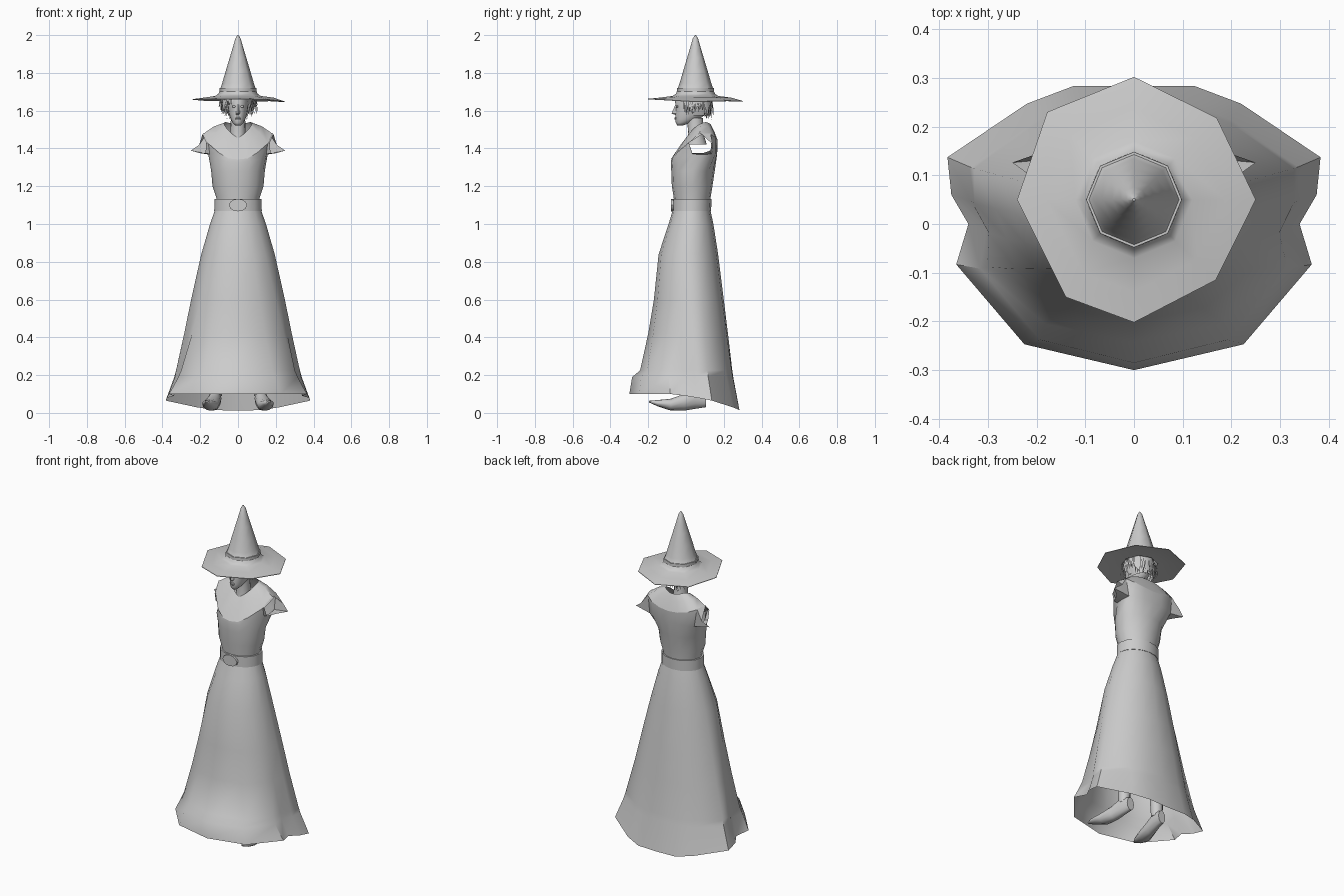
import bpy, bmesh, math, random
from mathutils import Vector

if "Cube" in bpy.data.objects:
    bpy.data.objects.remove(bpy.data.objects["Cube"])

random.seed(4)
grey = bpy.data.materials.new("plain_grey")
grey.diffuse_color = (0.6, 0.6, 0.6, 1)
grey.use_nodes = True
grey.node_tree.nodes["Principled BSDF"].inputs["Base Color"].default_value = grey.diffuse_color


def finish(bm, name, angle=40):
    bmesh.ops.remove_doubles(bm, verts=bm.verts, dist=0.0002)
    bmesh.ops.recalc_face_normals(bm, faces=bm.faces)
    me = bpy.data.meshes.new(name)
    bm.to_mesh(me)
    bm.free()
    me.materials.append(grey)
    ob = bpy.data.objects.new(name, me)
    bpy.context.collection.objects.link(ob)
    bpy.ops.object.select_all(action='DESELECT')
    ob.select_set(True)
    bpy.context.view_layer.objects.active = ob
    bpy.ops.object.shade_smooth_by_angle(angle=math.radians(angle))
    return ob


def loft(name, rings, caps=(False, False), skip=(), angle=40, flip=False):
    """Skin closed rings of equal length; skip holds (row, column) openings."""
    bm = bmesh.new()
    vs = [[bm.verts.new((-p[0] if flip else p[0], p[1], p[2])) for p in r] for r in rings]
    n = len(vs[0])
    for r in range(len(vs) - 1):
        for i in range(n):
            if (r, i) not in skip:
                j = (i + 1) % n
                bm.faces.new((vs[r][i], vs[r][j], vs[r + 1][j], vs[r + 1][i]))
    if caps[0]:
        bm.faces.new(vs[0])
    if caps[1]:
        bm.faces.new(vs[-1])
    return finish(bm, name, angle)


def mirrored(half):
    return list(half) + [(-x, y, z) for x, y, z in half[-2:0:-1]]


def oval(z, w, yf, yb, n=8):
    """Oval ring from front to back at height z."""
    c, d = (yf + yb) / 2, (yb - yf) / 2
    return mirrored([(w * math.sin(i * math.pi / n), c - d * math.cos(i * math.pi / n), z)
                     for i in range(n + 1)])


def ball(name, centre, size):
    bm = bmesh.new()
    bmesh.ops.create_uvsphere(bm, u_segments=12, v_segments=8, radius=1)
    for v in bm.verts:
        v.co = Vector(centre) + Vector(a * b for a, b in zip(v.co, size))
    return finish(bm, name, 60)


# Skirt: oval waist blending into an uneven hem
hem = [(0, -.30, .10), (.225, -.247, .10), (.365, -.083, .10), (.34, 0, .09), (.375, .06, .08),
       (.383, .137, .065), (.22, .247, .03), (.125, .283, .015), (0, .283, .012)]
rows = [(.19, .34, -.285, .25, .9), (.225, .333, -.243, .245, .8), (.42, .288, -.2, .222, .55),
        (.6, .25, -.17, .2, .35), (.84, .195, -.145, .17, .15), (1.0, .148, -.092, .145, 0),
        (1.08, .12, -.068, .128, 0)]
rings = [mirrored(hem)]
for z, w, yf, yb, t in rows:
    ring = []
    for i, (x, y, _) in enumerate(hem):
        a = i * math.pi / 8
        ex, ey = w * math.sin(a), (yf + yb) / 2 - (yb - yf) / 2 * math.cos(a)
        hx, hy = x / .383 * w, (y / .3 * -yf if y < 0 else y / .283 * yb)
        ring.append((ex + (hx - ex) * t, ey + (hy - ey) * t, z))
    rings.append(mirrored(ring))
loft("skirt", rings, angle=50)

# Bodice with open armholes
arm_row = [(0, -.08, 1.325), (.065, -.072, 1.33), (.12, -.035, 1.345), (.15, .035, 1.37),
           (.157, .085, 1.368), (.15, .135, 1.37), (.115, .155, 1.37), (.06, .163, 1.37), (0, .165, 1.37)]
shoulder = [(0, -.077, 1.345), (.05, -.07, 1.35), (.10, -.045, 1.38), (.157, .015, 1.43),
            (.18, .07, 1.482), (.165, .13, 1.478), (.12, .155, 1.46), (.06, .166, 1.445), (0, .168, 1.44)]
neckline = [(0, .005, 1.455), (.03, .015, 1.475), (.055, .035, 1.5), (.07, .06, 1.522),
            (.075, .085, 1.535), (.065, .105, 1.54), (.045, .12, 1.535), (.02, .128, 1.53), (0, .13, 1.528)]
loft("bodice", [oval(1.08, .115, -.063, .125), oval(1.14, .115, -.065, .13), oval(1.2, .135, -.075, .14),
                oval(1.28, .142, -.078, .152), mirrored(arm_row), mirrored(shoulder)],
     skip=[(4, c) for c in (3, 4, 11, 12)], angle=50)

# Collar: yoke from shoulder line to neckline, slightly proud of the bodice
yoke = [(x * 1.01, y - .004 if y < .05 else y + .002, z - .003) for x, y, z in shoulder]
mid = [((a[0] + b[0]) / 2, (a[1] + b[1]) / 2, (a[2] + b[2]) / 2 + .008) for a, b in zip(shoulder, neckline)]
loft("collar", [mirrored(yoke), mirrored(mid), mirrored(neckline)], angle=50)

# Flared cap sleeves around the armholes
inner = arm_row[3:6] + shoulder[5:2:-1]
outer = [(.172, .032, 1.375), (.2, .09, 1.375), (.25, .126, 1.388), (.205, .142, 1.42),
         (.188, .085, 1.475), (.168, .015, 1.43)]
for side, flip in (("left", False), ("right", True)):
    loft(side + "_cap_sleeve", [inner, outer], flip=flip, angle=50)

# Belt and buckle
loft("belt", [oval(1.068, .115, -.06, .12), oval(1.068, .126, -.073, .133), oval(1.132, .124, -.073, .135),
              oval(1.132, .11, -.06, .12)])
ring = [(math.cos(i * math.pi / 6), math.sin(i * math.pi / 6)) for i in range(12)]
loft("buckle", [[(x * .048, y, 1.1 + z * .033) for x, z in ring] for y in (-.066, -.08)], (True, True))

# Neck and head
loft("neck", [oval(1.42, .05, .0, .11), oval(1.48, .04, .012, .092), oval(1.56, .038, .005, .09)])
loft("head", [oval(*r) for r in (
    (1.522, .014, -.046, -.015), (1.535, .028, -.054, .02), (1.555, .039, -.056, .07),
    (1.585, .049, -.057, .11), (1.615, .054, -.054, .128), (1.65, .056, -.058, .133),
    (1.685, .05, -.045, .125))], (True, True), angle=60)
loft("nose", [[(-.011, -.052, z0), (0, y, z1), (.011, -.052, z0)] for z0, y, z1 in
              ((1.578, -.058, 1.578), (1.585, -.077, 1.585), (1.61, -.066, 1.61), (1.632, -.056, 1.632))],
     (True, True))
for s in (-1, 1):
    ball("eye", (.022 * s, -.047, 1.622), (.011, .007, .006))
    ball("ear", (.056 * s, .035, 1.61), (.007, .014, .022))
for z, w in ((1.562, .017), (1.556, .014)):
    ball("lip", (0, -.056, z), (w, .006, .004))

# Hair: back shell plus loose tapered strands
bm = bmesh.new()
shell = []
for z, w, d in ((1.575, .052, .085), (1.62, .068, .092), (1.675, .075, .095)):
    shell.append([bm.verts.new((w * math.cos(a), .04 + d * math.sin(a), z))
                  for a in [math.radians(-15 + i * 21) for i in range(11)]])
for lo, hi in zip(shell, shell[1:]):
    for i in range(10):
        bm.faces.new((lo[i], lo[i + 1], hi[i + 1], hi[i]))
for k in range(170):
    a = math.radians(random.uniform(-40, 220) if k < 155 else random.uniform(222, 262))
    back = max(0, math.sin(a))
    r, length = random.uniform(.075, .092), random.uniform(.05, .1) + .03 * back
    if k >= 155:
        length = random.uniform(.03, .055)
    flare, hw = random.uniform(.95, 1.22), random.uniform(.003, .006)
    out, side = Vector((math.cos(a), math.sin(a), 0)), Vector((-math.sin(a), math.cos(a), 0))
    c = Vector((0, .045, 1.675))
    p0, p1 = c + out * r, c + out * r * (flare + 1.1) / 2 - Vector((0, 0, length * .55))
    p2 = c + out * r * flare * .97 - Vector((0, 0, length)) + side * random.uniform(-.01, .01)
    v = [bm.verts.new(p) for p in (p0 - side * hw, p0 + side * hw, p1 + side * hw, p1 - side * hw, p2)]
    bm.faces.new(v[:4])
    bm.faces.new((v[3], v[2], v[4]))
finish(bm, "hair")

# Pointed hat: eight-sided cone on a drooping brim
edge = [(0, -.202, 1.66), (.168, -.115, 1.655), (.25, .05, 1.645), (.17, .218, 1.65),
        (0, .302, 1.648), (-.178, .23, 1.652), (-.24, .05, 1.658), (-.14, -.15, 1.66)]


def hat_ring(r, z):
    return [(r * math.sin(i * math.pi / 4), .05 - r * math.cos(i * math.pi / 4), z) for i in range(8)]


def brim_ring(t, z):
    return [(x * t, .05 + (y - .05) * t, z) for x, y, _ in edge]


loft("hat", [hat_ring(.098, 1.72), hat_ring(.1, 1.664), brim_ring(.75, 1.662), edge,
             [(x, y, z + .003) for x, y, z in edge], brim_ring(.75, 1.669), hat_ring(.12, 1.678),
             hat_ring(.103, 1.69), hat_ring(.084, 1.745), hat_ring(.065, 1.81), hat_ring(.044, 1.88),
             hat_ring(.026, 1.94), hat_ring(.014, 1.982), hat_ring(.003, 2.0)], (True, True), angle=60)

# Legs and pointed shoes, toes turned out
shoe = [(-.195, .165, .006, .055, .064), (-.15, .16, .03, .035, .068), (-.08, .145, .043, .012, .075),
        (-.01, .13, .036, .012, .1), (.05, .12, .032, .022, .13), (.105, .113, .024, .03, .11)]
leg = [(.118, .055, .09, .032), (.115, .055, .25, .04), (.1, .05, .4, .052), (.09, .04, .6, .05), (.075, .03, 1.0, .065)]
for side, flip in (("left", False), ("right", True)):
    loft(side + "_shoe", [[(cx + hw * x, y, (z0 + z1) / 2 + (z1 - z0) / 2 * s) for x, s in ring]
                          for y, cx, hw, z0, z1 in shoe], (True, True), flip=flip, angle=60)
    loft(side + "_leg", [[(cx + r * x, cy + r * s, z) for x, s in ring] for cx, cy, z, r in leg],
         (True, True), flip=flip, angle=60)
